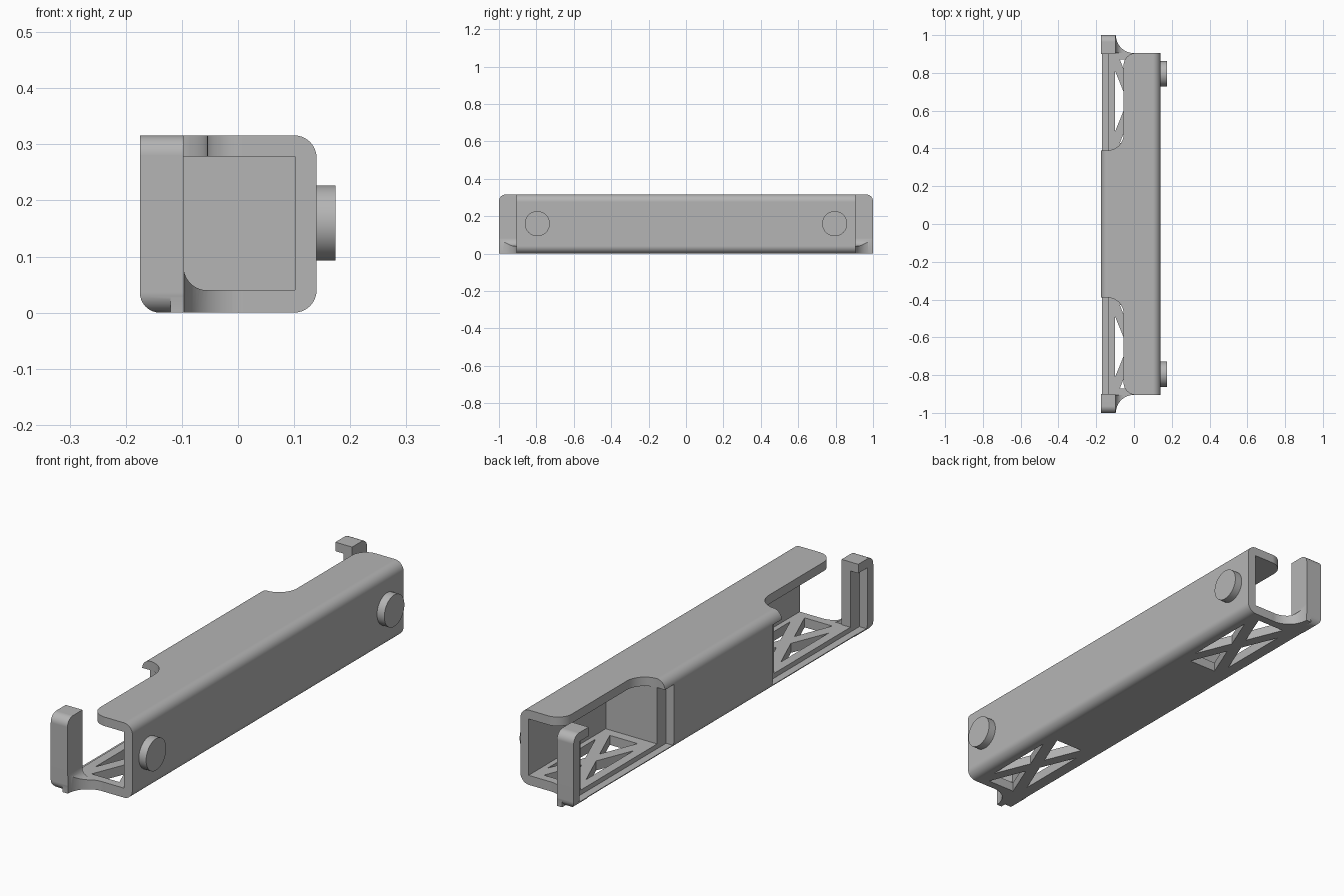
import bpy, bmesh, math
from mathutils import Vector

if "Cube" in bpy.data.objects:
    bpy.data.objects.remove(bpy.data.objects["Cube"], do_unlink=True)

grey = bpy.data.materials.new("light grey plastic")
grey.use_nodes = True
COLOUR = (0.46, 0.46, 0.46, 1)
grey.diffuse_color = COLOUR
grey.node_tree.nodes["Principled BSDF"].inputs["Base Color"].default_value = COLOUR


def make(name, bm):
    bmesh.ops.recalc_face_normals(bm, faces=bm.faces)
    mesh = bpy.data.meshes.new(name)
    bm.to_mesh(mesh)
    bm.free()
    mesh.materials.append(grey)
    ob = bpy.data.objects.new(name, mesh)
    bpy.context.collection.objects.link(ob)
    return ob


def arc(cx, cy, r, a0, a1, n=10):
    return [(cx + r * math.cos(math.radians(a0 + (a1 - a0) * i / n)),
             cy + r * math.sin(math.radians(a0 + (a1 - a0) * i / n))) for i in range(n + 1)]


def prism(name, profile, axis, lo, hi, side=1):
    """Extrude a 2D profile along an axis; side=-1 mirrors it in y."""
    def place(p, t):
        x, y, z = {"x": (t, *p), "y": (p[0], t, p[1]), "z": (*p, t)}[axis]
        return x, y * side, z
    bm = bmesh.new()
    a = [bm.verts.new(place(p, lo)) for p in profile]
    b = [bm.verts.new(place(p, hi)) for p in profile]
    n = len(profile)
    bm.faces.new(a)
    bm.faces.new(b)
    for i in range(n):
        j = (i + 1) % n
        bm.faces.new((a[i], a[j], b[j], b[i]))
    return make(name, bm)


def box(name, x0, x1, y0, y1, z0, z1, side=1):
    return prism(name, [(x0, y0), (x1, y0), (x1, y1), (x0, y1)], "z", z0, z1, side)


def combine(target, tool, operation):
    mod = target.modifiers.new("join", "BOOLEAN")
    mod.operation, mod.solver, mod.object = operation, "EXACT", tool
    tool.hide_render = True
    bpy.context.view_layer.objects.active = target
    bpy.ops.object.modifier_apply(modifier=mod.name)
    bpy.data.objects.remove(tool, do_unlink=True)


def smooth(ob):
    bpy.ops.object.select_all(action="DESELECT")
    ob.select_set(True)
    bpy.context.view_layer.objects.active = ob
    bpy.ops.object.shade_smooth_by_angle(angle=math.radians(30))
    mod = ob.modifiers.new("even shading", "WEIGHTED_NORMAL")
    mod.keep_sharp = True


BACK, POST, WALL, RIGHT = -0.175, -0.097, 0.102, 0.14
TOP, FLOOR, ROOF = 0.316, 0.04, 0.278
END, R = 0.905, 0.04

# Long rounded body
section = (arc(RIGHT - R, R, R, -90, 0) + arc(RIGHT - R, TOP - R, R, 0, 90)
           + arc(BACK + R, TOP - R, R, 90, 180) + arc(BACK + R, R, R, 180, 270))
body = prism("body", section, "y", -END, END)


def post(side):
    """Upright post, rounded on its outer end and lower back edge."""
    ob = box("post", BACK, POST, 0.9, 1, 0, TOP, side)
    bm = bmesh.new()
    bm.from_mesh(ob.data)
    picked = []
    for e in bm.edges:
        m = (e.verts[0].co + e.verts[1].co) / 2
        level = m.z < 0.001 or m.z > TOP - 0.001
        if level and abs(m.y) > 0.999 or m.z < 0.001 and m.x < BACK + 0.001:
            picked.append(e)
    bmesh.ops.bevel(bm, geom=picked, offset=0.036, segments=8, profile=0.5, affect="EDGES")
    bm.to_mesh(ob.data)
    bm.free()
    return ob


for side in (1, -1):
    # Open bay with a rounded cut in the roof
    combine(body, box("bay", -0.3, WALL, 0.39, 1.1, FLOOR, ROOF, side), "DIFFERENCE")
    outline = ([(-0.3, 0.39)] + arc(-0.14, 0.475, 0.085, -90, 0)
               + arc(0.01, 0.84, 0.065, 180, 90) + [(0.01, 1.1), (-0.3, 1.1)])
    combine(body, prism("roof_cut", outline, "z", 0.25, 0.4, side), "DIFFERENCE")

    # End post, floor flare and the fillet between them
    combine(body, box("flare", -0.12, -0.002, 0.88, 0.999, 0, FLOOR, side), "UNION")
    combine(body, post(side), "UNION")
    curve = [(-0.11, 0.03), (-0.055, 0.03)] + arc(-0.055, 0.082, 0.042, -90, -180) + [(-0.11, 0.082)]
    combine(body, prism("fillet", curve, "y", END, 0.999, side), "UNION")
    combine(body, prism("flare_cut", arc(0, 1.0005, 0.096, 0, 354.375, 63), "z", -0.1, 0.5, side),
            "DIFFERENCE")

    # Shallow recess around the bay opening
    combine(body, box("recess", -0.3, -0.138, 0.33, 0.96, 0.02, ROOF, side), "DIFFERENCE")

    # Triangular floor windows leaving a cross brace
    cx, cy, w, h = -0.01, 0.65, 0.09, 0.22
    for s in (1, -1):
        tip_x, tip_y = cx + s * 0.025, cy + s * 0.06
        windows = ([(cx + s * w, cy - 0.16), (cx + s * w, cy + 0.16), (tip_x, cy)],
                   [(cx - 0.065, cy + s * h), (cx + 0.065, cy + s * h), (cx, tip_y)])
        for tri in windows:
            combine(body, prism("window", tri, "z", -0.05, 0.07, side), "DIFFERENCE")

    # Round peg on the closed side
    peg = prism("back_peg" if side > 0 else "front_peg",
                arc(0.795, 0.16, 0.067, 0, 352.5, 47), "x", RIGHT - 0.01, 0.174, side)
    smooth(peg)

smooth(body)
